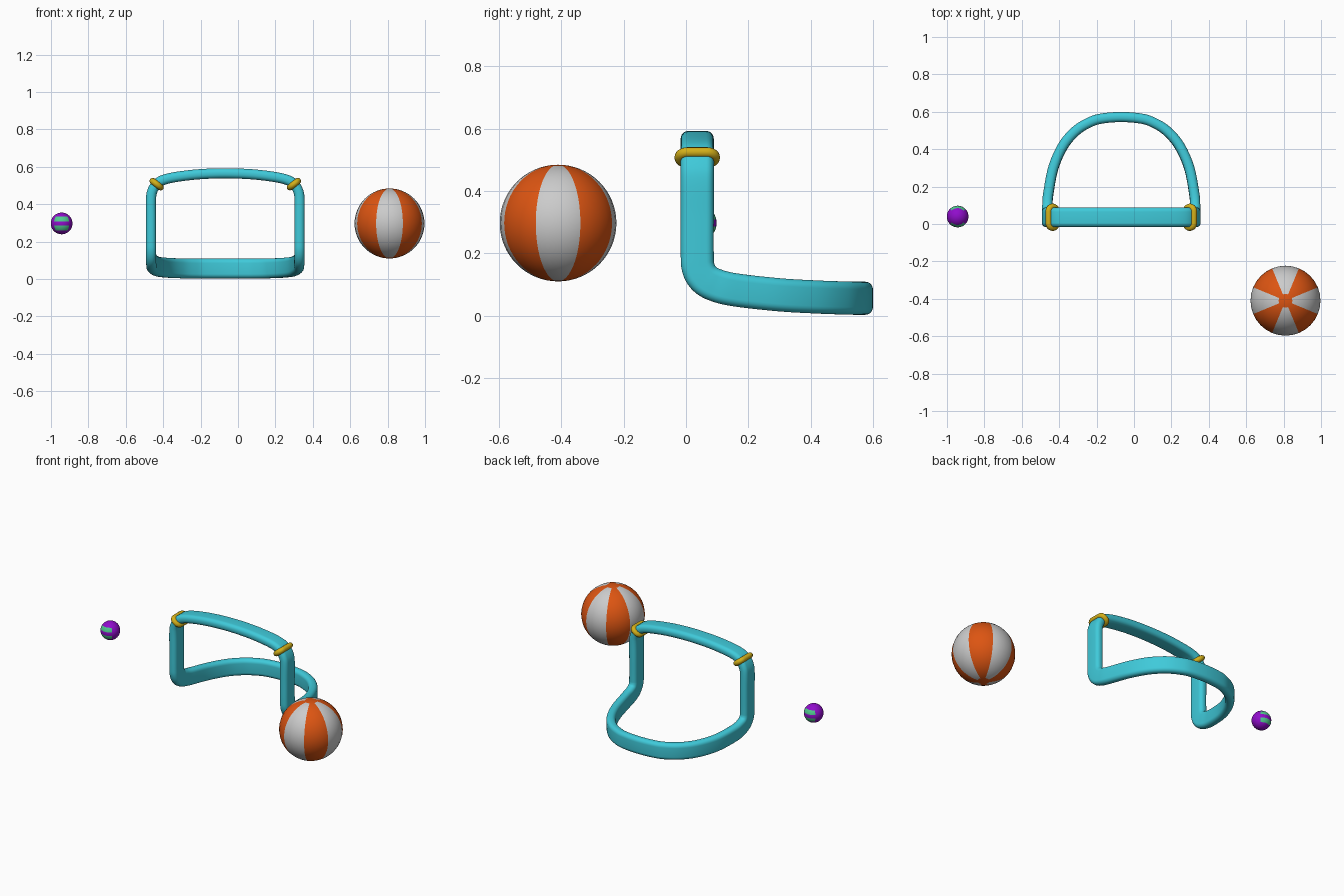
import bpy, bmesh, math
from mathutils import Vector

if "Cube" in bpy.data.objects:
    bpy.data.objects.remove(bpy.data.objects["Cube"])

CX = -0.068  # centre plane of the bent frame


def material(name, rgb):
    m = bpy.data.materials.new(name)
    m.diffuse_color = (*rgb, 1)
    m.use_nodes = True
    m.node_tree.nodes["Principled BSDF"].inputs["Base Color"].default_value = m.diffuse_color
    return m


TEAL = material("teal", (0.05, 0.59, 0.70))
GOLD = material("gold", (0.65, 0.43, 0.01))
ORANGE = material("orange", (0.72, 0.09, 0.006))
WHITE = material("pale_grey", (0.62, 0.62, 0.62))
PURPLE = material("purple", (0.28, 0.004, 0.60))
GREEN = material("green", (0.08, 0.60, 0.28))


def finish(bm, name, mats):
    bmesh.ops.recalc_face_normals(bm, faces=bm.faces)
    me = bpy.data.meshes.new(name)
    bm.to_mesh(me)
    bm.free()
    for m in mats:
        me.materials.append(m)
    for p in me.polygons:
        p.use_smooth = True
    ob = bpy.data.objects.new(name, me)
    bpy.context.collection.objects.link(ob)
    return ob


def closed_sweep(name, rings, mat):
    """Skin a closed loop of closed rings."""
    bm = bmesh.new()
    vs = [[bm.verts.new(p) for p in ring] for ring in rings]
    n, k = len(vs), len(vs[0])
    for i in range(n):
        for j in range(k):
            a, b = vs[i], vs[(i + 1) % n]
            bm.faces.new((a[j], a[(j + 1) % k], b[(j + 1) % k], b[j]))
    return finish(bm, name, [mat])


def rounded_rect(hu, hv, r, steps=6):
    """Points and outward directions of a rounded rectangle."""
    out = []
    for q, (su, sv) in enumerate(((1, 1), (-1, 1), (-1, -1), (1, -1))):
        for i in range(steps + 1):
            t = math.pi / 2 * (q + i / steps)
            c, s = math.cos(t), math.sin(t)
            out.append((su * (hu - r) + r * c, sv * (hv - r) + r * s, c, s))
    return out


# Frame path, one half: offset from centre plane, y, z, tilt of the flat tube
half = [(d, 0.036, z, 0) for d, z in (
    (0, 0.565), (0.14, 0.560), (0.26, 0.546), (0.33, 0.53), (0.366, 0.508),
    (0.388, 0.475), (0.397, 0.43), (0.397, 0.32), (0.397, 0.2))]
for y, z, tilt in ((0.039, 0.155, 15), (0.056, 0.122, 38), (0.09, 0.10, 62),
                   (0.157, 0.083, 79), (0.30, 0.067, 85), (0.42, 0.060, 87),
                   (0.50, 0.057, 89), (0.545, 0.056, 90), (0.564, 0.056, 90),
                   (0.572, 0.056, 90)):
    d = 0.397 * max(0, 1 - (y / 0.572) ** 2.5) ** 0.4
    half.append((d, y, z, math.radians(tilt)))
ctrl = [Vector(p) for p in half]
ctrl += [Vector((-p[0], *p[1:])) for p in half[-2:0:-1]]


def spline(points, sub):
    n, out = len(points), []
    for i in range(n):
        a, b, c, d = (points[(i + k) % n] for k in (-1, 0, 1, 2))
        for s in range(sub):
            t = s / sub
            out.append(0.5 * (2 * b + (c - a) * t + (2 * a - 5 * b + 4 * c - d) * t * t
                              + (3 * b - a - 3 * c + d) * t ** 3))
    return out


# Bent tube frame
path = spline(ctrl, 6)
section = rounded_rect(0.053, 0.027, 0.024)
rings = []
for i, p in enumerate(path):
    tan = (path[(i + 1) % len(path)] - path[i - 1]).xyz.normalized()
    wide = Vector((0, -math.cos(p.w), -math.sin(p.w)))
    wide = (wide - tan * wide.dot(tan)).normalized()
    thin = tan.cross(wide)
    centre = Vector((p.x + CX, p.y, p.z))
    rings.append([centre + wide * u + thin * v for u, v, _, _ in section])
closed_sweep("bent_frame", rings, TEAL)

# Gold collars at the upper corners
for side, label in ((-1, "left"), (1, "right")):
    centre = Vector((CX + side * 0.367, 0.036, 0.507))
    tan = Vector((-side * math.cos(math.radians(52)), 0, math.sin(math.radians(52))))
    wide = Vector((0, 1, 0))
    thin = tan.cross(wide)
    rings = []
    for u, v, c, s in rounded_rect(0.055, 0.026, 0.024):
        base, outward = centre + wide * u + thin * v, wide * c + thin * s
        rings.append([base + outward * 0.018 * math.cos(t) + tan * 0.017 * math.sin(t)
                      for t in (k * math.tau / 12 for k in range(12))])
    closed_sweep(label + "_collar", rings, GOLD)


def ball(name, loc, radius, mats, picker):
    bm = bmesh.new()
    bmesh.ops.create_uvsphere(bm, u_segments=32, v_segments=32, radius=radius)
    for f in bm.faces:
        c = f.calc_center_median()
        lat = math.degrees(math.asin(c.z / c.length))
        lon = math.degrees(math.atan2(c.y, c.x)) % 360
        f.material_index = picker(lat, lon)
    finish(bm, name, mats).location = loc


# Striped large ball: eight panels and small polar caps
ball("large_ball", (0.81, -0.41, 0.297), 0.187, [ORANGE, WHITE],
     lambda lat, lon: int(abs(lat) < 79 and int((lon + 22.5) // 45) % 2 == 0))

# Small ball: green patches above and below a purple belt
ball("small_ball", (-0.943, 0.04, 0.297), 0.058, [PURPLE, GREEN],
     lambda lat, lon: int(13 < abs(lat) < 42 and int((lon + 45) // 90) % 2 == 1))
